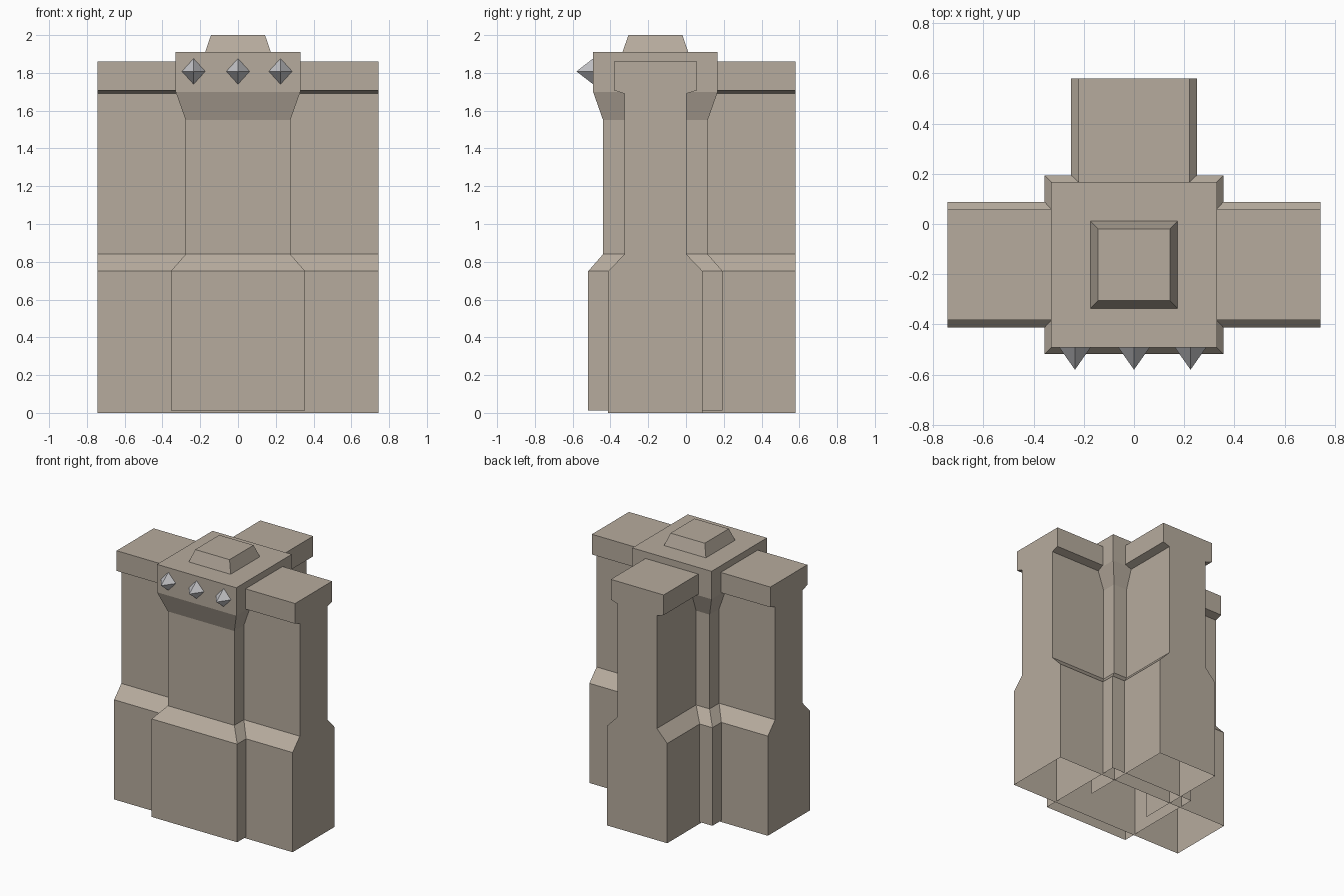
import bpy, bmesh

if "Cube" in bpy.data.objects:
    bpy.data.objects.remove(bpy.data.objects["Cube"])


def material(name, rgb):
    m = bpy.data.materials.new(name)
    m.diffuse_color = (*rgb, 1)
    m.use_nodes = True
    m.node_tree.nodes["Principled BSDF"].inputs["Base Color"].default_value = m.diffuse_color
    return m


STONE = material("warm stone", (0.47, 0.41, 0.34))
METAL = material("spike metal", (0.55, 0.55, 0.57))


def finish(bm, name, mat):
    bmesh.ops.recalc_face_normals(bm, faces=bm.faces)
    me = bpy.data.meshes.new(name)
    bm.to_mesh(me)
    bm.free()
    me.materials.append(mat)
    ob = bpy.data.objects.new(name, me)
    bpy.context.collection.objects.link(ob)
    return ob


def stack(name, rings, mat=STONE, skip=None):
    """Loft rectangles (x0, x1, y0, y1, z), capped on top and open below.
    skip = index of a side left open (0 front, 1 right, 2 back, 3 left)."""
    bm = bmesh.new()
    loops = [[bm.verts.new((x, y, z)) for x, y in
              ((x0, y0), (x1, y0), (x1, y1), (x0, y1))]
             for x0, x1, y0, y1, z in rings]
    for a, b in zip(loops, loops[1:]):
        for i in range(4):
            if i != skip:
                j = (i + 1) % 4
                bm.faces.new((a[i], a[j], b[j], b[i]))
    bm.faces.new(loops[-1])
    return finish(bm, name, mat)


CY = -0.162   # depth centre of the pillar and cross wall

# Half thickness and height of the wall and pillar profiles
WALL = [(0.25, 0.0), (0.25, 0.75), (0.164, 0.84), (0.164, 1.69),
        (0.22, 1.708), (0.22, 1.86)]
PILLAR = [(0.356, 0.012), (0.356, 0.75), (0.277, 0.84), (0.277, 1.55),
          (0.33, 1.70), (0.33, 1.91)]

# Cross wall from side to side, and the wall running to the back
stack("cross_wall", [(-0.743, 0.743, CY - h, CY + h, z) for h, z in WALL])
stack("back_wall", [(-h, h, CY, 0.58, z) for h, z in WALL], skip=0)

# Corner pillar with flared head, and its bevelled top block
stack("pillar", [(-h, h, CY - h, CY + h, z) for h, z in PILLAR])
stack("top_block", [(-h, h, CY - h, CY + h, z)
                    for h, z in ((0.174, 1.91), (0.143, 2.0))])

# Row of diamond-shaped spikes on the front of the pillar head
for n, x in enumerate((-0.235, 0.0, 0.225)):
    bm = bmesh.new()
    y, z = CY - 0.33, 1.808
    base = [bm.verts.new((x + dx, y, z + dz)) for dx, dz in
            ((0.062, 0), (0, 0.068), (-0.062, 0), (0, -0.068))]
    tip = bm.verts.new((x, -0.58, z))
    for i in range(4):
        bm.faces.new((base[i], base[(i + 1) % 4], tip))
    bm.faces.new(base)
    finish(bm, f"spike_{n + 1}", METAL)
